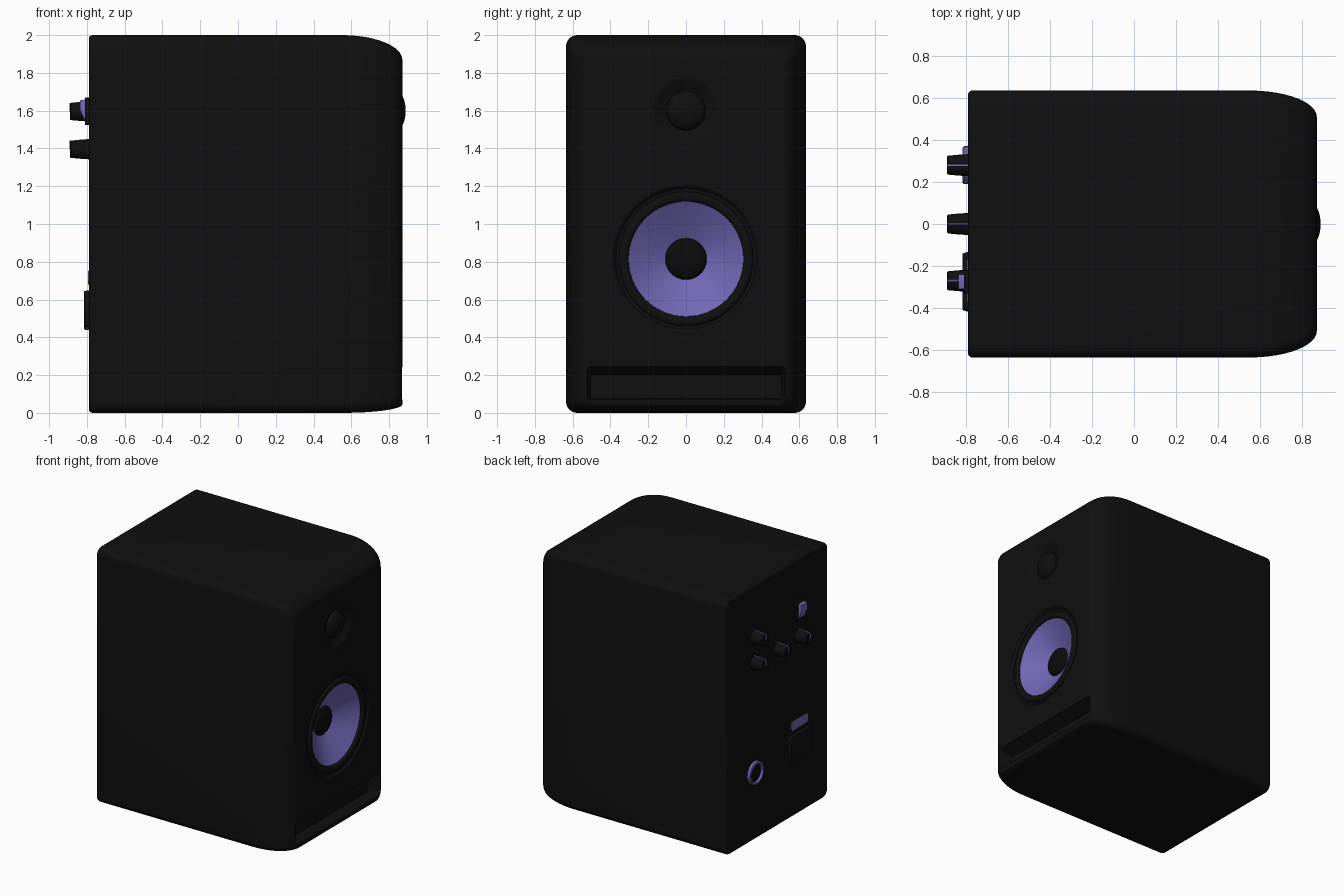
import bpy, bmesh, math
from mathutils import Matrix, Vector

if "Cube" in bpy.data.objects:
    bpy.data.objects.remove(bpy.data.objects["Cube"])


def material(name, rgb):
    m = bpy.data.materials.new(name)
    m.diffuse_color = (*rgb, 1)
    m.use_nodes = True
    m.node_tree.nodes["Principled BSDF"].inputs["Base Color"].default_value = m.diffuse_color
    return m


BLACK = material("cabinet black", (0.005, 0.005, 0.005))
DARK = material("driver black", (0.0035, 0.0035, 0.0035))
PURPLE = material("violet", (0.165, 0.135, 0.46))


def finish(name, bm, mat, angle=35):
    bmesh.ops.recalc_face_normals(bm, faces=bm.faces)
    me = bpy.data.meshes.new(name)
    bm.to_mesh(me)
    bm.free()
    me.materials.append(mat)
    ob = bpy.data.objects.new(name, me)
    bpy.context.collection.objects.link(ob)
    smooth(ob, angle)
    return ob


def smooth(ob, angle=35):
    bpy.ops.object.select_all(action='DESELECT')
    ob.select_set(True)
    bpy.context.view_layer.objects.active = ob
    bpy.ops.object.shade_smooth_by_angle(angle=math.radians(angle))


def loft(name, sections, mat, n=6):
    """Rounded rectangles (x, y0, y1, z0, z1, radius) joined along x and capped."""
    bm = bmesh.new()
    rings = []
    for x, y0, y1, z0, z1, r in sections:
        ring = []
        corners = [(y1 - r, z1 - r), (y0 + r, z1 - r), (y0 + r, z0 + r), (y1 - r, z0 + r)]
        for k, (cy, cz) in enumerate(corners):
            for i in range(n + 1):
                a = math.pi / 2 * (k + i / n)
                ring.append(bm.verts.new((x, cy + r * math.cos(a), cz + r * math.sin(a))))
        rings.append(ring)
    m = len(rings[0])
    for a, b in zip(rings, rings[1:]):
        for i in range(m):
            bm.faces.new((a[i], a[(i + 1) % m], b[(i + 1) % m], b[i]))
    bm.faces.new(rings[0])
    bm.faces.new(rings[-1])
    return finish(name, bm, mat)


def lathe(name, profile, y, z, mat, n=64):
    """Spin (radius, x) points round the x axis; radius 0 makes a closed tip."""
    bm = bmesh.new()
    vs = [bm.verts.new((x, r, 0)) for r, x in profile]
    edges = [bm.edges.new(p) for p in zip(vs, vs[1:])]
    bmesh.ops.spin(bm, geom=vs + edges, axis=(1, 0, 0), cent=(0, 0, 0),
                   angle=math.tau, steps=n)
    bmesh.ops.remove_doubles(bm, verts=bm.verts, dist=1e-5)
    bm.transform(Matrix.Translation(Vector((0, y, z))))
    return finish(name, bm, mat)


def dome(radius, base, height, n=8):
    return [(radius * math.cos(t), base + height * math.sin(t))
            for t in (math.pi / 2 * i / n for i in range(n))] + [(0, base + height)]


# Cabinet: small rounding at the rear, long elliptical rounding at the front
FRONT, REAR, W = 0.87, -0.79, 0.635
secs = []
for i in range(5):
    t = math.pi / 2 * i / 4
    d = 0.02 * (1 - math.sin(t))
    secs.append((REAR + 0.02 * (1 - math.cos(t)), -W + d, W - d, d, 2 - d, 0.06 - d))
for i in range(13):
    t = math.pi / 2 * i / 12
    s, c = 0.32 * math.sin(t), 1 - math.cos(t)
    w = W - 0.125 * c
    secs.append((FRONT - 0.32 + s, -w, w, 0.045 * c, 2 - 0.13 * c, 0.06))
cabinet = loft("cabinet", secs, BLACK, 8)

# Openings for the two drivers and the bass port
WZ, TZ = 0.815, 1.6
cutters = [
    lathe("woofer_cutter", [(0, 0.6), (0.39, 0.6), (0.39, 1), (0, 1)], 0, WZ, BLACK),
    lathe("tweeter_cutter", [(0, 0.8), (0.175, 0.8), (0.175, 1), (0, 1)], 0, TZ, BLACK),
    loft("port_cutter", [(0.77, -0.505, 0.505, 0.075, 0.2, 0.02),
                         (0.89, -0.53, 0.53, 0.07, 0.255, 0.02)], BLACK),
]
for c in cutters:
    mod = cabinet.modifiers.new(c.name, 'BOOLEAN')
    mod.operation, mod.object, mod.solver = 'DIFFERENCE', c, 'EXACT'
    bpy.context.view_layer.objects.active = cabinet
    bpy.ops.object.modifier_apply(modifier=mod.name)
    bpy.data.objects.remove(c)
smooth(cabinet)

# Woofer: frame and rubber roll, violet cone, dust cap
roll = [(0.33 + 0.026 * math.cos(t), 0.85 + 0.018 * math.sin(t))
        for t in (math.pi * i / 10 for i in range(11))]
lathe("woofer_surround", [(0.391, 0.869), (0.383, 0.864), (0.372, 0.852)] + roll
      + [(0.304, 0.845)], 0, WZ, BLACK)
lathe("woofer_cone", [(0.306, 0.848), (0.24, 0.806), (0.17, 0.765), (0.105, 0.73)], 0, WZ, PURPLE)
lathe("woofer_dust_cap", dome(0.11, 0.732, 0.03), 0, WZ, DARK)

# Tweeter: shallow horn and dome
lathe("tweeter_horn", [(0.176, 0.87), (0.165, 0.867), (0.15, 0.86), (0.13, 0.846), (0.1, 0.834)],
      0, TZ, BLACK)
lathe("tweeter_dome", dome(0.105, 0.834, 0.054), 0, TZ, BLACK)

# Rear knobs, each with a violet pointer line along the top
for i, (y, z) in enumerate([(0.28, 1.6), (0.28, 1.4), (0, 1.4), (-0.27, 1.4)]):
    z -= 0.005
    lathe(f"knob_{i}", [(0.053, REAR + 0.01), (0.05, -0.83), (0.045, -0.885), (0.04, -0.89),
                        (0, -0.89)], y, z, BLACK, 24)
    loft(f"knob_pointer_{i}", [(-0.891, y - 0.005, y + 0.005, z, z + 0.046, 0.002),
                               (-0.83, y - 0.005, y + 0.005, z, z + 0.052, 0.002),
                               (REAR, y - 0.005, y + 0.005, z, z + 0.055, 0.002)], PURPLE, 1)

# Rear power switch with violet rocker
loft("switch_plate", [(-0.81, -0.33, -0.22, 1.525, 1.67, 0.01),
                      (REAR + 0.01, -0.33, -0.22, 1.525, 1.67, 0.01)], BLACK, 3)
loft("switch_rocker", [(-0.836, -0.31, -0.24, 1.60, 1.655, 0.004),
                       (-0.805, -0.31, -0.24, 1.535, 1.66, 0.004)], PURPLE, 2)

# Rear mains socket with a violet label plate above it
loft("mains_socket", [(-0.815, -0.41, -0.14, 0.455, 0.645, 0.03),
                      (REAR + 0.01, -0.42, -0.13, 0.45, 0.65, 0.03)], BLACK, 4)
loft("label_plate", [(REAR - 0.004, -0.38, -0.17, 0.68, 0.75, 0.02),
                     (REAR + 0.004, -0.38, -0.17, 0.68, 0.75, 0.02)], PURPLE, 4)

# Rear audio input: violet ring round a black jack
lathe("input_ring", [(0.09, REAR + 0.01), (0.09, -0.81), (0.084, -0.816), (0.072, -0.816),
                     (0.068, -0.81), (0.068, REAR + 0.01)], 0.28, 0.53, PURPLE, 40)
lathe("input_jack", [(0.069, -0.798), (0, -0.798)], 0.28, 0.53, DARK, 40)
